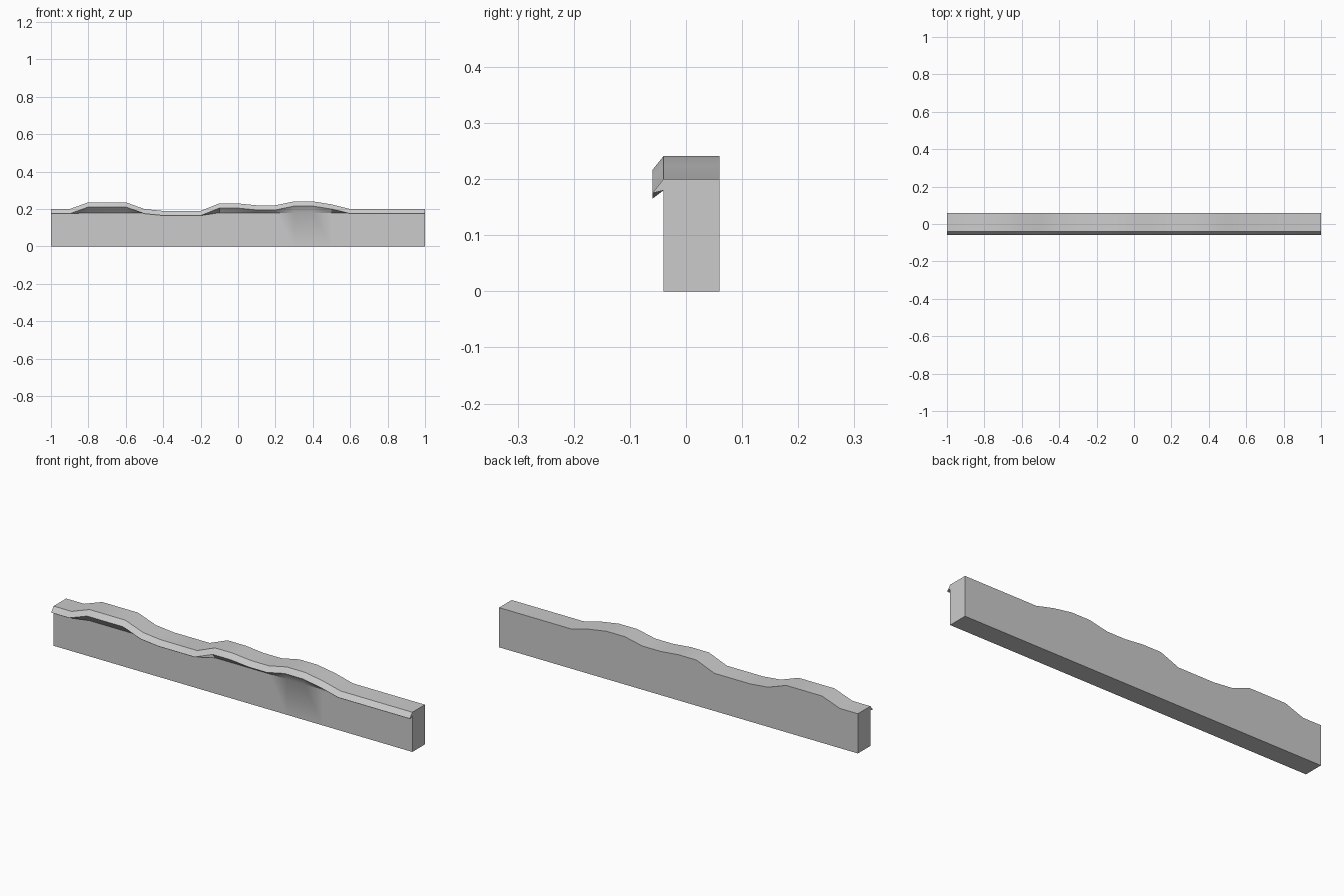
import bpy, bmesh

if "Cube" in bpy.data.objects:
    bpy.data.objects.remove(bpy.data.objects["Cube"])

# Height of the wavy crest along the ledge (x, z)
crest = [(-1, .2), (-.9, .2), (-.8, .236), (-.6, .236), (-.5, .2), (-.4, .19),
         (-.2, .19), (-.1, .23), (0, .23), (.1, .22), (.2, .22), (.3, .241),
         (.4, .241), (.5, .225), (.6, .2), (1, .2)]


def section(h):
    # Wall cross-section (y, z) with a sloping lip overhanging the front
    return [(-.04, 0), (.06, 0), (.06, h), (-.04, h), (-.06, h - .025), (-.04, .18)]


# Loft the cross-section along the crest
bm = bmesh.new()
rings = [[bm.verts.new((x, y, z)) for y, z in section(h)] for x, h in crest]
n = len(rings[0])
for a, b in zip(rings, rings[1:]):
    for i in range(n):
        j = (i + 1) % n
        bm.faces.new((a[i], a[j], b[j], b[i]))

# End caps
bm.faces.new(rings[0])
bm.faces.new(rings[-1][::-1])
bmesh.ops.recalc_face_normals(bm, faces=bm.faces[:])

mesh = bpy.data.meshes.new("wavy_ledge")
bm.to_mesh(mesh)
bm.free()
ledge = bpy.data.objects.new("wavy_ledge", mesh)
bpy.context.collection.objects.link(ledge)
bpy.context.view_layer.objects.active = ledge
ledge.select_set(True)
bpy.ops.object.shade_smooth_by_angle()
